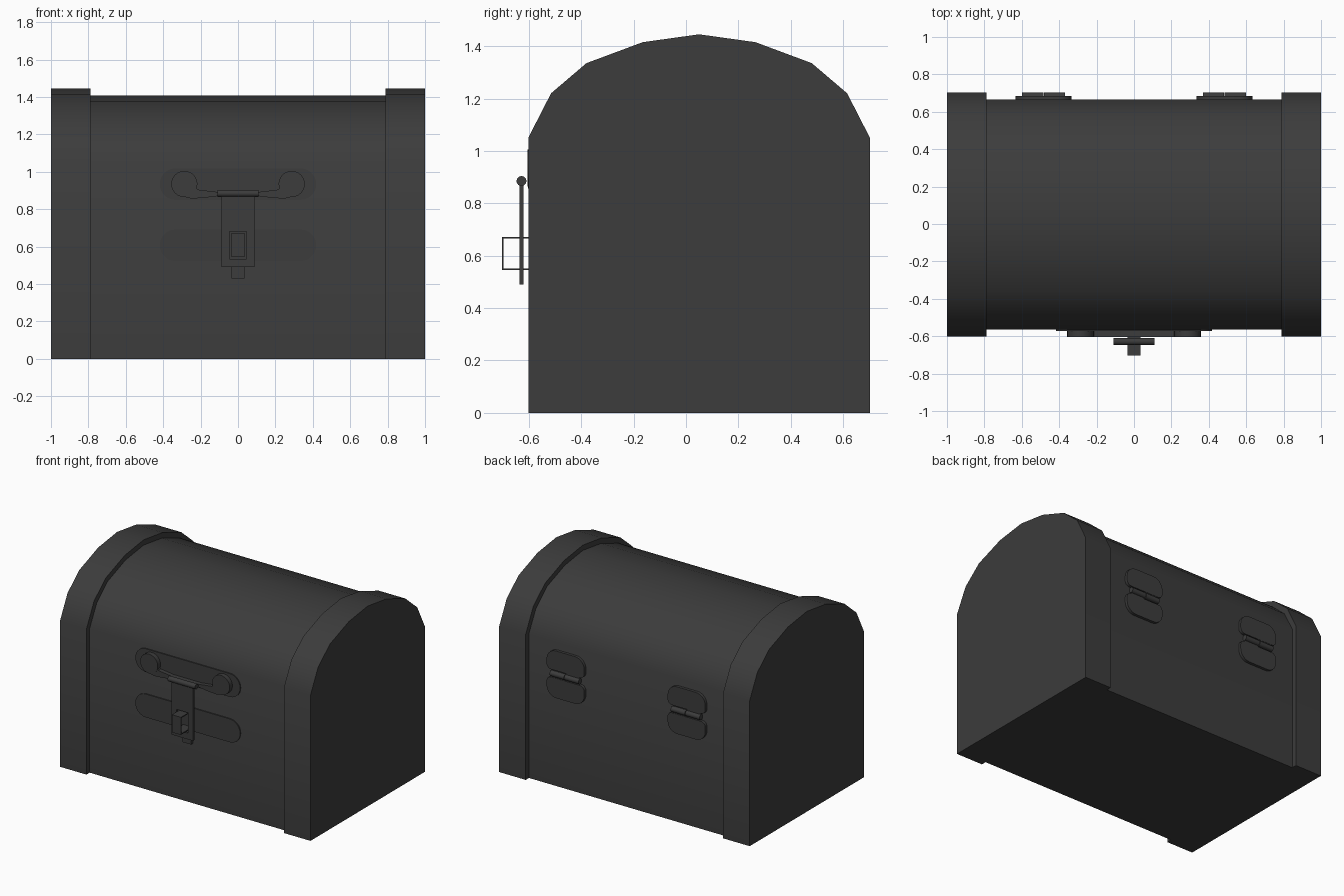
import bpy, bmesh, math
from mathutils import Vector

if "Cube" in bpy.data.objects:
    bpy.data.objects.remove(bpy.data.objects["Cube"])

mat = bpy.data.materials.new("dark_grey")
mat.diffuse_color = (0.045, 0.045, 0.045, 1)
mat.use_nodes = True
mat.node_tree.nodes["Principled BSDF"].inputs["Base Color"].default_value = mat.diffuse_color


def prism(name, pts, t0, t1, axis):
    """Extrude a 2D outline (horizontal, z) along x or y from t0 to t1."""
    bm = bmesh.new()
    at = (lambda p: (t0, p[0], p[1])) if axis == 'x' else (lambda p: (p[0], t0, p[1]))
    face = bm.faces.new([bm.verts.new(at(p)) for p in pts])
    new = bmesh.ops.extrude_face_region(bm, geom=[face], use_keep_orig=True)['geom']
    step = Vector((t1 - t0, 0, 0)) if axis == 'x' else Vector((0, t1 - t0, 0))
    bmesh.ops.translate(bm, vec=step, verts=[g for g in new if isinstance(g, bmesh.types.BMVert)])
    bmesh.ops.recalc_face_normals(bm, faces=bm.faces)
    mesh = bpy.data.meshes.new(name)
    bm.to_mesh(mesh)
    bm.free()
    mesh.materials.append(mat)
    ob = bpy.data.objects.new(name, mesh)
    bpy.context.collection.objects.link(ob)
    return ob


def rounded(x0, x1, z0, z1, r_bottom, r_top, n=8):
    """Rectangle outline with rounded corners."""
    pts = []
    for i, (x, z, r) in enumerate([(x1, z1, r_top), (x0, z1, r_top),
                                   (x0, z0, r_bottom), (x1, z0, r_bottom)]):
        cx = x - r if x == x1 else x + r
        cz = z - r if z == z1 else z + r
        for k in range(n):
            a = math.radians(90) * (i + k / (n - 0.99))
            pts.append((cx + r * math.cos(a), cz + r * math.sin(a)))
    return pts


def rect(x0, x1, z0, z1):
    return [(x0, z0), (x1, z0), (x1, z1), (x0, z1)]


def circle(cx, cz, r, n):
    return [(cx + r * math.cos(2 * math.pi * i / n), cz + r * math.sin(2 * math.pi * i / n))
            for i in range(n)]


def arch(half):
    """Mirror half an arched profile about y = 0.05."""
    return [(0.05 + h, z) for h, z in half] + [(0.05 - h, z) for h, z in half[-2::-1]]


# Chest body and thicker end bands
prism("chest_body", arch([(.615, 0), (.615, 1.042), (.535, 1.193), (.41, 1.302),
                          (.207, 1.378), (0, 1.407)]), -.8, .8, 'x')
for side, s in (("right", 1), ("left", -1)):
    prism("end_band_" + side, arch([(.652, 0), (.652, 1.05), (.565, 1.22), (.43, 1.335),
                                    (.215, 1.415), (0, 1.445)]), s * .788, s, 'x')

# Front backing plates
for name, z0 in (("upper", .85), ("lower", .523)):
    prism(name + "_lock_plate", rounded(-.418, .418, z0, z0 + .168, .083, .083),
          -.55, -.573, 'y')

# Bail with a disc at each end
for side, s in (("right", 1), ("left", -1)):
    prism("bail_disc_" + side, circle(s * .287, .935, .07, 24), -.56, -.605, 'y')
half = [(.35, .905), (.30, .87), (.25, .857), (.19, .86), (.11, .87)]
top = [(.11, .892), (.215, .905), (.24, .94)]
prism("bail_arm", [(-x, z) for x, z in half] + half[::-1] + top[::-1]
      + [(-x, z) for x, z in top], -.56, -.603, 'y')

# Hasp barrel, slotted hasp and the tab behind it
prism("hasp_barrel", circle(-.628, .885, .019, 16), -.11, .11, 'x')
hasp = prism("hasp", rect(-.087, .087, .49, .885), -.621, -.636, 'y')
slot = prism("slot_cutter", rect(-.045, .045, .535, .682), -.7, -.6, 'y')
slot.hide_render = True
slot.hide_viewport = True
cut = hasp.modifiers.new("slot", 'BOOLEAN')
cut.operation = 'DIFFERENCE'
cut.object = slot
prism("hasp_tab", rect(-.035, .035, .43, .525), -.555, -.585, 'y')

# Staple: a thin strip bent around, open at the sides
prism("staple", [(-.56, .545), (-.703, .545), (-.703, .672), (-.56, .672),
                 (-.56, .665), (-.696, .665), (-.696, .552), (-.56, .552)], -.036, .036, 'x')

# Back hinges: two leaves, necks and a split barrel
for side, c in (("right", .483), ("left", -.483)):
    prism(f"hinge_{side}_upper_leaf", rounded(c - .15, c + .15, .843, .985, .035, .075),
          .655, .685, 'y')
    prism(f"hinge_{side}_lower_leaf", rounded(c - .15, c + .15, .645, .787, .075, .035),
          .655, .685, 'y')
    prism(f"hinge_{side}_upper_neck", rect(c - .11, c - .003, .815, .86), .66, .683, 'y')
    prism(f"hinge_{side}_lower_neck", rect(c + .003, c + .11, .77, .815), .66, .683, 'y')
    prism(f"hinge_{side}_barrel_a", circle(.682, .815, .02, 12), c - .115, c - .002, 'x')
    prism(f"hinge_{side}_barrel_b", circle(.682, .815, .02, 12), c + .002, c + .115, 'x')

# Smooth the curved surfaces, keep the edges sharp
for ob in bpy.context.collection.objects:
    if ob is not slot:
        ob.select_set(True)
bpy.context.view_layer.objects.active = hasp
bpy.ops.object.shade_smooth_by_angle(angle=math.radians(35))
